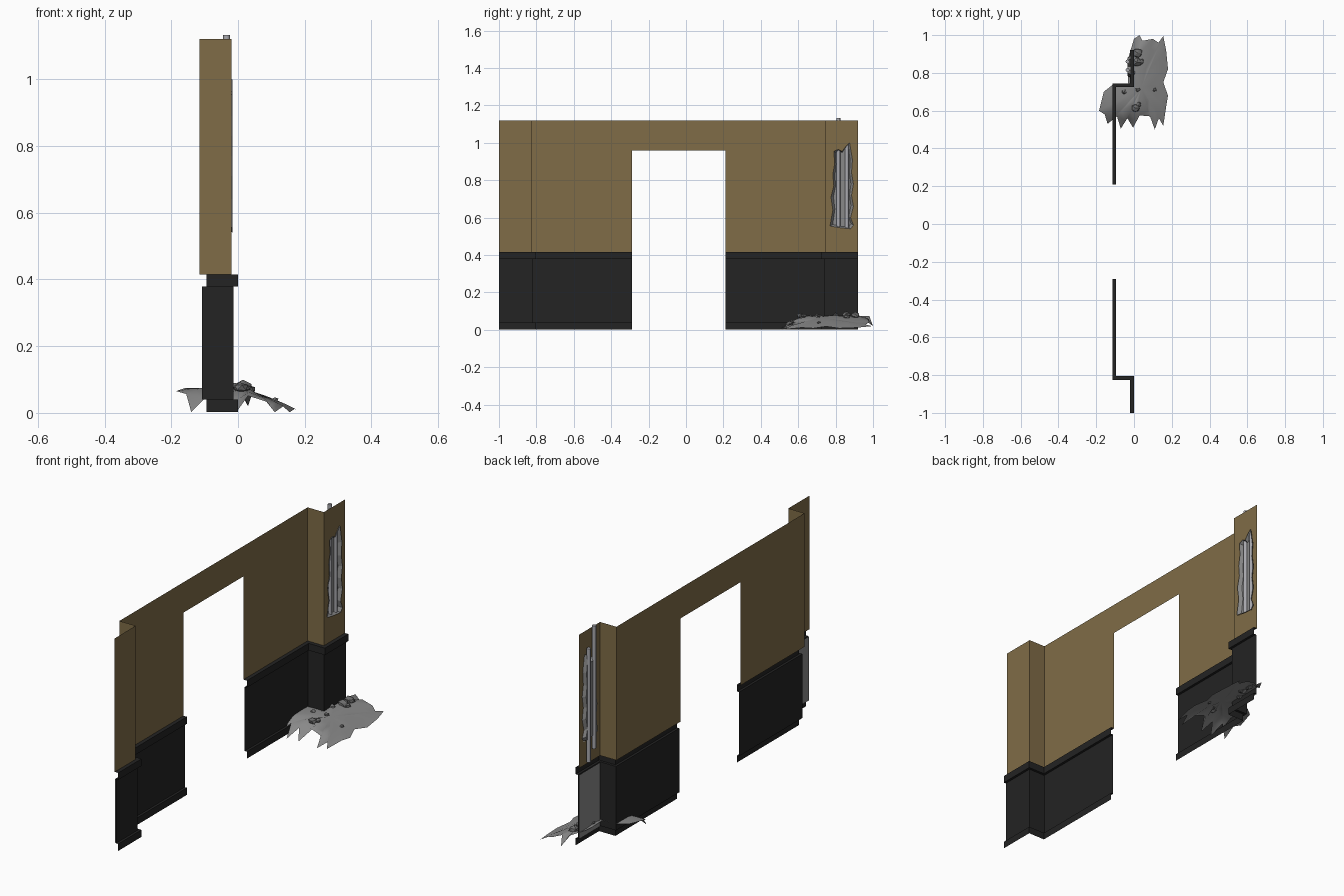
import bpy, bmesh, math, random
from mathutils import Vector

if "Cube" in bpy.data.objects:
    bpy.data.objects.remove(bpy.data.objects["Cube"])

random.seed(4)


def material(name, rgb):
    m = bpy.data.materials.new(name)
    m.diffuse_color = (*rgb, 1)
    m.use_nodes = True
    m.node_tree.nodes["Principled BSDF"].inputs["Base Color"].default_value = m.diffuse_color
    return m


TAN = material("tan wall", (0.215, 0.15, 0.063))
BLACK = material("black panelling", (0.017, 0.017, 0.017))
PLASTER = material("grey plaster", (0.25, 0.25, 0.25))
STONE = material("dark stone", (0.15, 0.15, 0.15))
PIPE = material("pale pipe", (0.40, 0.40, 0.43))


def build(name, verts, faces, mat):
    me = bpy.data.meshes.new(name)
    me.from_pydata(verts, [], faces)
    me.materials.append(mat)
    ob = bpy.data.objects.new(name, me)
    bpy.context.collection.objects.link(ob)
    return ob


def from_bmesh(name, bm, mat):
    ob = build(name, [], [], mat)
    bm.to_mesh(ob.data)
    bm.free()
    return ob


# Plan of each half of the wall, offset d into the room
def left_plan(d):
    return [(-0.02 + d, -1), (-0.02 + d, -0.825 + d), (-0.115 + d, -0.825 + d), (-0.115 + d, -0.29)]


def right_plan(d):
    return [(-0.115 + d, 0.21), (-0.115 + d, 0.745 - d), (-0.02 + d, 0.745 - d), (-0.02 + d, 0.92)]


def sweep(name, plan, profile, mat, count=4):
    verts = [(x, y, z) for d, z in profile for x, y in plan(d)[:count]]
    faces = [(j * count + i, (j + 1) * count + i, (j + 1) * count + i + 1, j * count + i + 1)
             for j in range(len(profile) - 1) for i in range(count - 1)]
    return build(name, verts, faces, mat)


# Upper walls and the strip above the doorway
upper = [(0, 1.12), (0, 0.415)]
sweep("upper_wall_left", left_plan, upper, TAN)
sweep("upper_wall_right", right_plan, upper, TAN, 3)
build("door_lintel", [(-0.115, -0.29, 0.96), (-0.115, 0.21, 0.96), (-0.115, 0.21, 1.12),
                      (-0.115, -0.29, 1.12)], [(0, 1, 2, 3)], TAN)

# Lower panelling with rail and skirting
panelling = [(0, 0.415), (0.02, 0.415), (0.02, 0.378), (0.007, 0.378),
             (0.007, 0.04), (0.02, 0.04), (0.02, 0.003)]
sweep("panelling_left", left_plan, panelling, BLACK)
sweep("panelling_right", right_plan, panelling, BLACK)

# Grey backing behind the end panels
for name, a, b in (("backing_left", -1, -0.825), ("backing_right", 0.745, 0.92)):
    build(name, [(-0.019, a, 0.04), (-0.019, b, 0.04), (-0.019, b, 0.378), (-0.019, a, 0.378)],
          [(0, 1, 2, 3)], PLASTER)

# Jagged hole in the right end wall
hole = [(0.77, 0.555), (0.80, 0.55), (0.83, 0.545), (0.88, 0.54), (0.895, 0.56), (0.88, 0.60),
        (0.895, 0.66), (0.885, 0.72), (0.895, 0.78), (0.885, 0.84), (0.89, 0.91), (0.875, 1.0),
        (0.85, 0.975), (0.835, 0.955), (0.815, 0.965), (0.79, 0.955), (0.795, 0.89), (0.785, 0.83),
        (0.79, 0.77), (0.775, 0.71), (0.785, 0.64)]
bm = bmesh.new()
rect = [(0.745, 0.415), (0.92, 0.415), (0.92, 1.12), (0.745, 1.12)]
for loop in (rect, hole):
    vs = [bm.verts.new((-0.02, y, z)) for y, z in loop]
    for i in range(len(vs)):
        bm.edges.new((vs[i - 1], vs[i]))
bmesh.ops.triangle_fill(bm, use_beauty=True, use_dissolve=False, edges=bm.edges[:],
                        normal=(1, 0, 0))
for f in bm.faces:
    if f.normal.x < 0:
        f.normal_flip()
from_bmesh("broken_wall", bm, TAN)

# Crumbled plaster lining the hole, closed by a shallow back
n = len(hole)
cy, cz = 0.835, 0.76
verts = [(-0.016, y, z) for y, z in hole]
verts += [(-0.034, cy + (y - cy) * 0.78, cz + (z - cz) * 0.96) for y, z in hole]
faces = [(i, (i + 1) % n, (i + 1) % n + n, i + n) for i in range(n)] + [tuple(range(n, 2 * n))]
build("hole_plaster", verts, faces, PLASTER)

# Pipes running inside the wall
for name, y, lo, hi in (("tall_pipe", 0.815, 0.485, 1.133), ("short_pipe", 0.86, 0.43, 1.03)):
    bpy.ops.mesh.primitive_cylinder_add(vertices=8, radius=0.0105, depth=hi - lo,
                                        location=(-0.034, y, (lo + hi) / 2))
    ob = bpy.context.object
    ob.name = name
    ob.data.materials.append(PIPE)
    bpy.ops.object.shade_smooth_by_angle(angle=math.radians(50))


# Rubble heap: a thin sloping sheet with a torn edge
def height(x, y):
    side = min(1, max(0, (0.19 - x) / 0.17))
    near = min(1, max(0.2, (y - 0.46) / 0.16))
    return 0.004 + 0.07 * side * near


edge = [(0, 0.98), (0.03, 1.0), (0.045, 0.97), (0.10, 0.98), (0.13, 0.96), (0.155, 0.995),
        (0.17, 0.92), (0.18, 0.82), (0.155, 0.75), (0.18, 0.68), (0.17, 0.62), (0.155, 0.52),
        (0.135, 0.57), (0.11, 0.50), (0.085, 0.57), (0.03, 0.575), (-0.005, 0.51), (-0.035, 0.56),
        (-0.07, 0.505), (-0.09, 0.57), (-0.14, 0.53), (-0.155, 0.58), (-0.185, 0.60),
        (-0.16, 0.70), (-0.115, 0.735), (-0.03, 0.74), (-0.035, 0.82), (-0.03, 0.88)]
spikes = (1, 5, 11, 13, 16, 18, 20)
n = len(edge)
hx, hy = 0.04, 0.72
verts = [(hx, hy, height(hx, hy))]
for t in (0.4, 0.8, 1.0):
    for i, (x, y) in enumerate(edge):
        px, py = hx + (x - hx) * t, hy + (y - hy) * t
        z = height(px, py) + (random.uniform(-0.003, 0.004) if t < 1 else 0)
        if t == 1 and i in spikes:
            z = 0.002 if y < 0.9 else 0.02
        verts.append((px, py, z))
faces = []
for i in range(n):
    k = (i + 1) % n
    faces.append((0, k + 1, i + 1))
    for r in (1, n + 1):
        faces.append((r + i, r + k, r + n + k, r + n + i))
heap = build("rubble_heap", verts, faces, PLASTER)
bm = bmesh.new()
bm.from_mesh(heap.data)
for f in bm.faces:
    f.smooth = True
    if f.normal.z < 0:
        f.normal_flip()
bm.to_mesh(heap.data)
bm.free()

# Loose stones on the heap
stones = [(0.02, 0.905, 0.03), (0.015, 0.855, 0.028), (0.035, 0.86, 0.02), (0.005, 0.615, 0.025),
          (0.025, 0.63, 0.018), (0.11, 0.71, 0.012), (0.02, 0.71, 0.014), (-0.05, 0.70, 0.015),
          (-0.01, 0.80, 0.018)]
for i, (x, y, r) in enumerate(stones):
    bm = bmesh.new()
    bmesh.ops.create_icosphere(bm, subdivisions=1, radius=r)
    for v in bm.verts:
        v.co *= random.uniform(0.75, 1.1)
        v.co.z *= 0.7
        v.co += Vector((x, y, height(x, y) + r * 0.15))
    from_bmesh("stone_%d" % (i + 1), bm, STONE)
